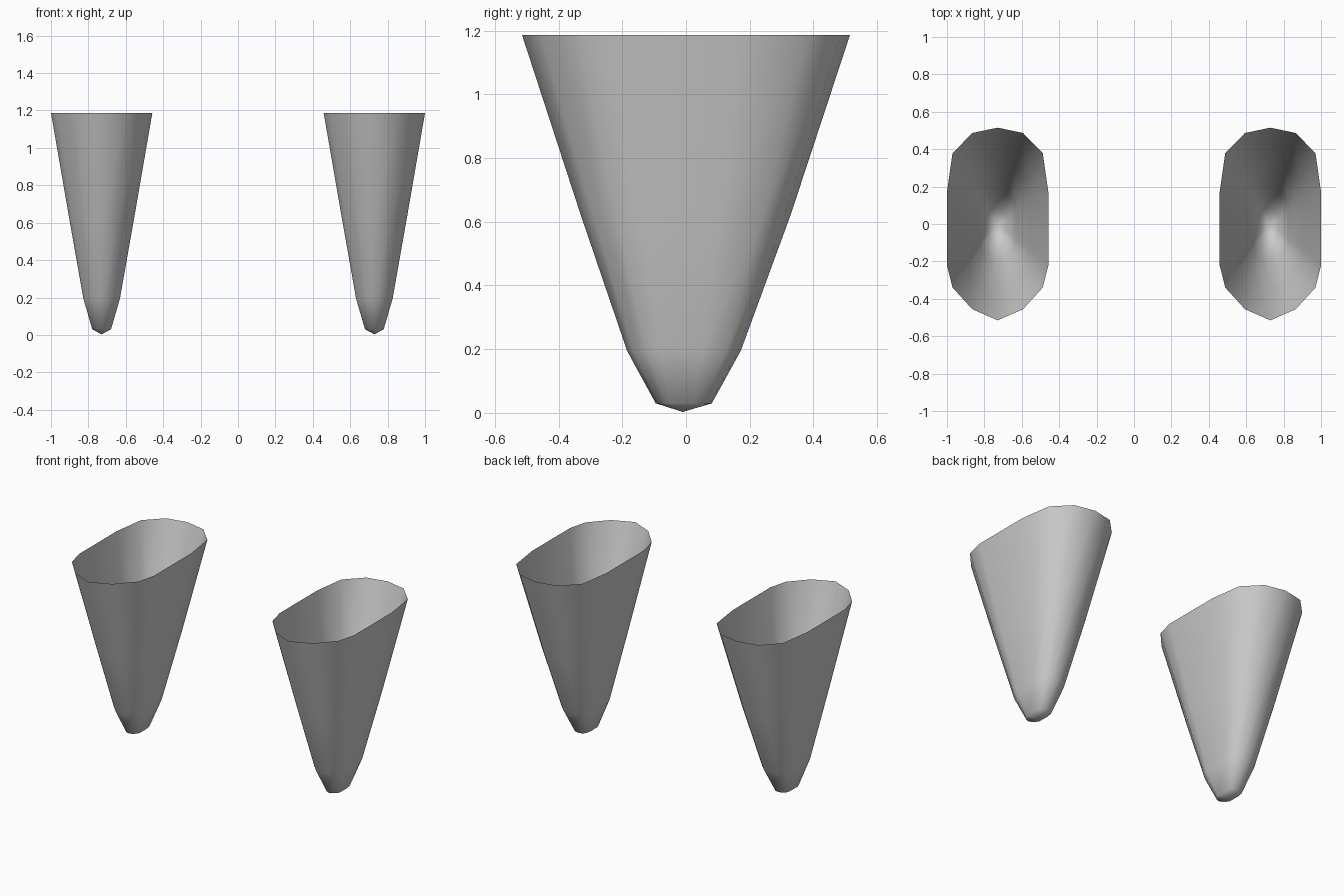
import bpy, bmesh

if "Cube" in bpy.data.objects:
    bpy.data.objects.remove(bpy.data.objects["Cube"])

# Rounded-oblong cross-section at the rim (unit half-width, unit half-depth), right half
HALF = [(0, 1), (0.5, 0.945), (0.89, 0.735), (1, 0.33),
        (1, -0.43), (0.89, -0.66), (0.5, -0.885), (0, -1)]
SECTION = HALF + [(-x, y) for x, y in HALF[-2:0:-1]]

# Levels: height, half width, front y, back y
LEVELS = [(1.187, 0.271, -0.515, 0.515),
          (0.62, 0.173, -0.330, 0.328),
          (0.195, 0.098, -0.185, 0.172),
          (0.03, 0.050, -0.095, 0.081)]
TIP = (0, -0.01, 0.003)


def tapered_cup(name, x_pos):
    bm = bmesh.new()
    rings = []
    for z, w, front, back in LEVELS:
        mid, depth = (front + back) / 2, (back - front) / 2
        rings.append([bm.verts.new((x * w, mid + y * depth, z)) for x, y in SECTION])
    n = len(SECTION)
    # Side walls
    for up, low in zip(rings, rings[1:]):
        for i in range(n):
            j = (i + 1) % n
            bm.faces.new((up[i], up[j], low[j], low[i]))
    # Blunt tip
    tip = bm.verts.new(TIP)
    for i in range(n):
        bm.faces.new((rings[-1][i], rings[-1][(i + 1) % n], tip))
    bm.normal_update()
    # Outward normals
    if sum(f.normal.dot(f.calc_center_median() - tip.co.lerp((0, 0, 1.2), 0.5)) for f in bm.faces) < 0:
        bmesh.ops.reverse_faces(bm, faces=bm.faces)
    for f in bm.faces:
        f.smooth = True
    mesh = bpy.data.meshes.new(name)
    bm.to_mesh(mesh)
    bm.free()
    obj = bpy.data.objects.new(name, mesh)
    obj.location.x = x_pos
    bpy.context.collection.objects.link(obj)


# Pair of open tapered cups
tapered_cup("left_cup", -0.729)
tapered_cup("right_cup", 0.729)
